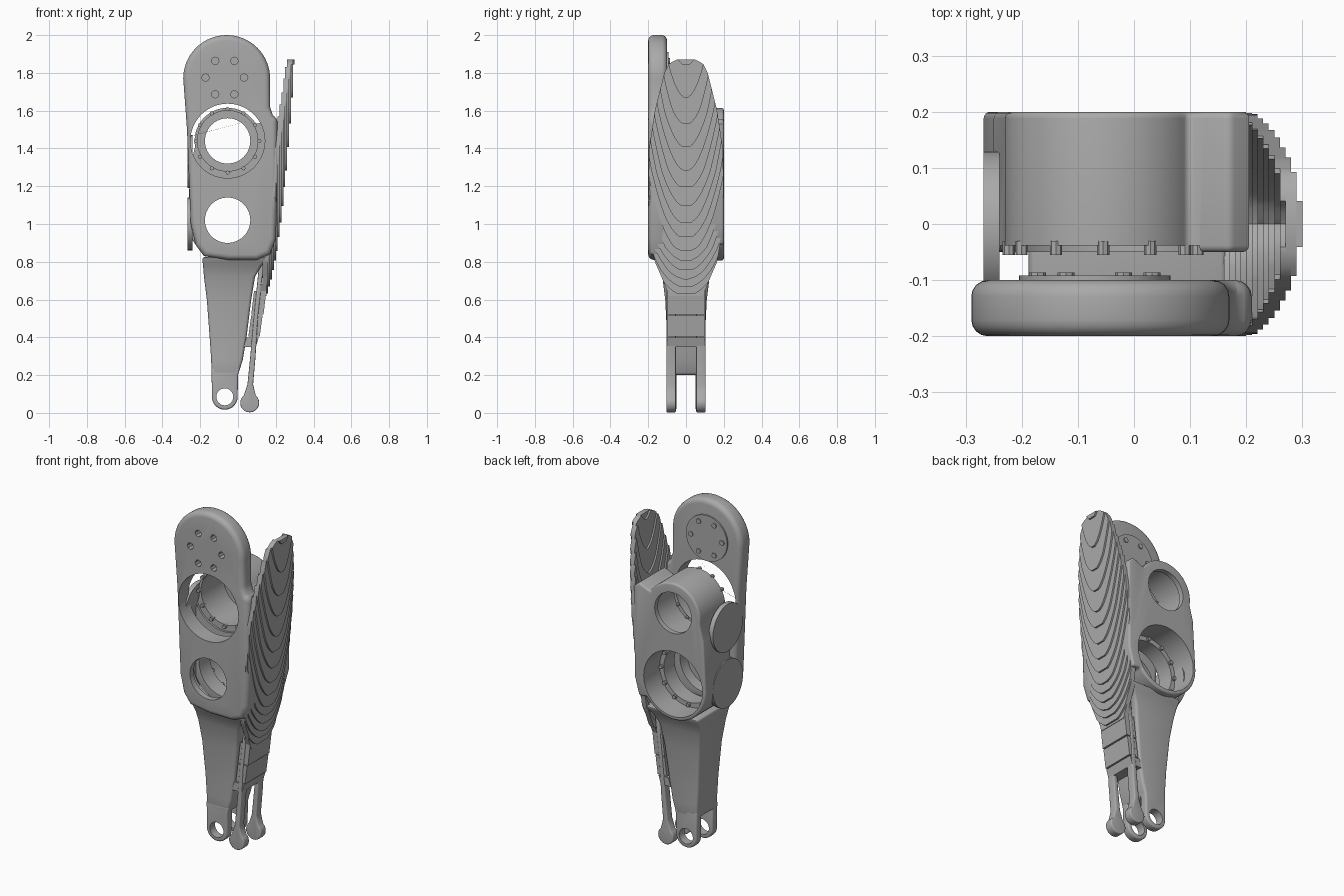
import bpy, bmesh, math

old = bpy.data.objects.get("Cube")
if old:
    bpy.data.objects.remove(old, do_unlink=True)

grey = bpy.data.materials.new("plain_grey")
grey.use_nodes = True
colour = (0.4, 0.4, 0.4, 1)
grey.diffuse_color = colour
grey.node_tree.nodes["Principled BSDF"].inputs["Base Color"].default_value = colour
CX, UP, LOW = -0.055, 1.44, 1.02      # motor axis x, upper and lower bore heights


def finish(name, bm):
    bmesh.ops.recalc_face_normals(bm, faces=bm.faces)
    me = bpy.data.meshes.new(name)
    bm.to_mesh(me)
    bm.free()
    ob = bpy.data.objects.new(name, me)
    bpy.context.collection.objects.link(ob)
    return ob


def loft(bm, rows):
    rings = [[bm.verts.new(p) for p in row] for row in rows]
    for a, b in zip(rings, rings[1:]):
        for i in range(len(a)):
            j = (i + 1) % len(a)
            bm.faces.new((a[i], a[j], b[j], b[i]))
    bm.faces.new(rings[0])
    bm.faces.new(rings[-1])


def prism(name, outline, y0, y1):
    bm = bmesh.new()
    loft(bm, [[(x, y, z) for x, z in outline] for y in (y0, y1)])
    return finish(name, bm)


def arc(x, z, r, a0, a1, n=24):
    angles = [math.radians(a0 + (a1 - a0) * i / n) for i in range(n + 1)]
    return [(x + r * math.cos(a), z + r * math.sin(a)) for a in angles]


def disc(name, x, z, r, y0, y1, n=48):
    return prism(name, arc(x, z, r, 0, 360, n)[:-1], y0, y1)


def bake(ob, bevel=0, cutters=()):
    if bevel:
        m = ob.modifiers.new("round", 'BEVEL')
        m.width, m.segments = bevel, 4
        m.limit_method, m.angle_limit = 'ANGLE', math.radians(50)
    for c in cutters:
        m = ob.modifiers.new("cut", 'BOOLEAN')
        m.operation, m.solver, m.object = 'DIFFERENCE', 'EXACT', c
    dg = bpy.context.evaluated_depsgraph_get()
    me = bpy.data.meshes.new_from_object(ob.evaluated_get(dg))
    ob.modifiers.clear()
    ob.data = me
    return ob


def curve_at(points, t):
    for (a, u), (b, v) in zip(points, points[1:]):
        if t <= b:
            return u + (v - u) * max(0, t - a) / (b - a)
    return points[-1][1]


# Cutters for the two opposed motor bores and the six screw holes
bores = [disc("bore_cutter", CX, z, r, y0, y1, 64) for z, r, y0, y1 in (
    (UP, 0.197, -0.25, -0.038), (UP, 0.16, -0.06, 0.17), (UP, 0.12, 0, 0.25),
    (LOW, 0.192, 0.05, 0.25), (LOW, 0.165, -0.165, 0.06), (LOW, 0.12, -0.25, 0))]
screws = [disc("screw_cutter", x, z, 0.02, -0.25, -0.16, 8)
          for x, z in arc(-0.07, 1.775, 0.102, 0, 300, 5)]
pins = [disc("pin_cutter", -0.07, 0.085, 0.045, -0.3, 0.3, 32)]

# Front shell with the rounded hip paddle
sides = [(-0.27, 1.5), (-0.26, 1.25), (-0.25, 1.0), (-0.225, 0.89), (-0.18, 0.83),
         (-0.05, 0.81), (0.1, 0.81), (0.17, 0.84), (0.2, 0.92), (0.21, 1.2), (0.21, 1.56)]
paddle = arc(-0.06, 1.77, 0.23, 0, 180, 32) + sides + [(0.185, 1.575), (0.17, 1.62)]
bake(prism("front_shell", paddle, -0.2, -0.1), 0.03, bores + screws)
disc("hip_flange", -0.07, 1.775, 0.135, -0.105, -0.092)
for x, z in arc(-0.07, 1.775, 0.102, 0, 300, 5):
    disc("hip_screw", x, z, 0.015, -0.1, -0.086, 8)

# Collar behind the front shell
collar = arc(CX, UP, 0.215, 35, 175) + sides
bake(prism("middle_collar", collar, -0.105, -0.04), 0, bores)

# Rear shell with the upper drum and the lower motor pocket
rear = (arc(CX, UP, 0.175, 30, 190) + [(-0.25, 1.32)] + arc(CX, LOW, 0.213, 180, 325)
        + [(0.17, 0.89), (0.2, 1.0), (0.205, 1.53), (0.17, 1.56), (0.125, 1.54)])
bake(prism("rear_shell", rear, -0.05, 0.2), 0.012, bores)

# Screw heads on the steps of both bores
for x, z in arc(CX, UP, 0.168, 0, 330, 11):
    disc("upper_bore_screw", x, z, 0.011, -0.055, -0.03, 8)
for x, z in arc(CX, LOW, 0.178, 0, 330, 11):
    disc("lower_bore_screw", x, z, 0.011, 0.045, 0.065, 8)

# Flat round covers on the side
for z in (1.33, 1.0):
    bm = bmesh.new()
    loft(bm, [[(x, y - 0.01, h) for y, h in arc(0, z, 0.14, 0, 360, 36)[:-1]]
              for x in (-0.268, -0.24)])
    finish("side_cover", bm)

# Tapered shin: height, left x, right x, half depth
bm = bmesh.new()
loft(bm, [[(a, -h, z), (b, -h, z), (b, h, z), (a, h, z)] for z, a, b, h in (
    (0.2, -0.14, 0.0, 0.1), (0.28, -0.142, 0.025, 0.1), (0.4, -0.15, 0.045, 0.1),
    (0.6, -0.165, 0.07, 0.11), (0.72, -0.18, 0.09, 0.125),
    (0.78, -0.185, 0.125, 0.145), (0.825, -0.19, 0.17, 0.17))])
bake(finish("shin", bm), 0.015)

# Ankle fork and the two push rods, mirrored front to back
fork = arc(-0.07, 0.085, 0.068, 180, 360) + [(0.0, 0.2), (0.01, 0.24), (-0.14, 0.24)]
rod = arc(0.062, 0.053, 0.05, 130, 410) + [
    (0.08, 0.15), (0.093, 0.3), (0.105, 0.5), (0.14, 0.82),
    (0.115, 0.82), (0.083, 0.5), (0.065, 0.3), (0.05, 0.15)]
for s in (-1, 1):
    y0, y1 = sorted((s * 0.05, s * 0.1))
    bake(prism("ankle_fork", fork, y0, y1), 0.01, pins)
    bake(prism("push_rod", rod, y0 + 0.004 * s, y1 + 0.004 * s), 0.006)

# Stepped blocks behind the shin
for lo, hi, x0, x1 in ((0.52, 0.645, 0.07, 0.15), (0.405, 0.515, 0.055, 0.13),
                       (0.35, 0.4, 0.03, 0.11)):
    d = 0.015
    prism("calf_block", [(x0, lo), (x1 - d, lo), (x1, hi), (x0 + d, hi)], -0.1, 0.1)

# Calf fin: stacked thin layers that follow a curved shell
crest = [(0.62, 0.15), (0.75, 0.18), (0.88, 0.205), (1.04, 0.225),
         (1.28, 0.25), (1.6, 0.276), (1.87, 0.292)]
width = [(0.62, 0.09), (0.72, 0.13), (0.8, 0.165), (0.95, 0.19), (1.15, 0.2),
         (1.4, 0.195), (1.6, 0.165), (1.8, 0.115), (1.85, 0.09), (1.87, 0.05)]
bm = bmesh.new()
STEPS, THICK, BEND = 100, 0.03, 1.2
for layer in range(20):
    x0 = 0.1 + 0.01 * layer
    x1 = x0 + 0.01
    for s in (-1, 1):
        rows = []
        for i in range(STEPS + 1):
            z = 0.62 + 1.25 * i / STEPS
            c, w = curve_at(crest, z), curve_at(width, z)
            out = s * min(w, math.sqrt(max(0, (c - x0) / BEND)))
            inn = s * min(w, math.sqrt(max(0, (c - THICK - x0) / BEND)))
            if abs(out - inn) > 0.002:
                rows.append([(x0, inn, z), (x1, inn, z), (x1, out, z), (x0, out, z)])
        if len(rows) > 1:
            loft(bm, rows)
finish("calf_fin", bm)

# Remove cutters, then shade and colour every part
for c in bores + screws + pins:
    bpy.data.objects.remove(c, do_unlink=True)
bpy.ops.object.select_all(action='DESELECT')
for ob in bpy.context.collection.objects:
    if ob.type == 'MESH':
        ob.data.materials.clear()
        ob.data.materials.append(grey)
        ob.select_set(True)
        bpy.context.view_layer.objects.active = ob
bpy.ops.object.shade_smooth_by_angle(angle=math.radians(35))
